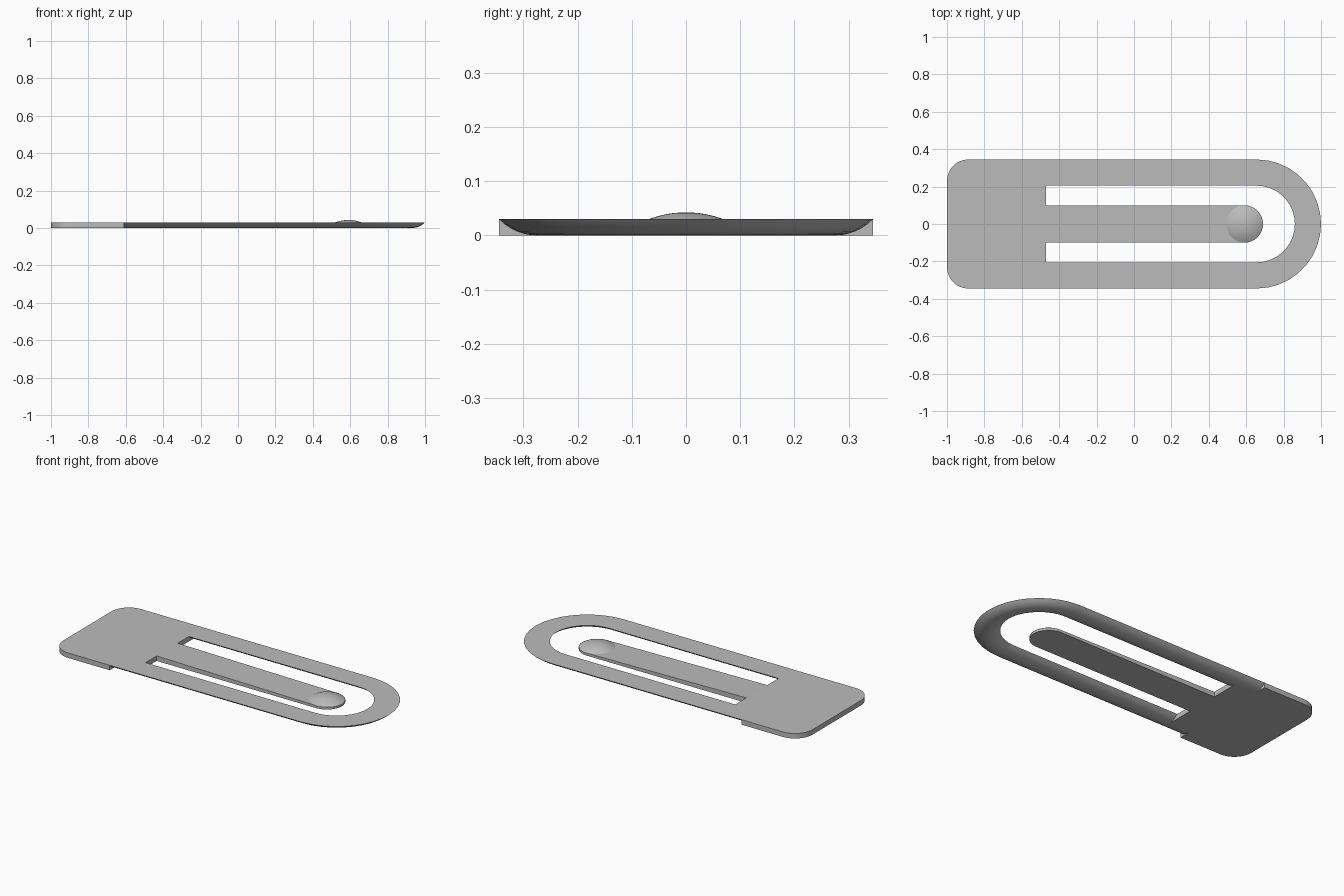
import bpy, bmesh
from math import sin, cos, pi, sqrt

cube = bpy.data.objects.get("Cube")
if cube:
    bpy.data.objects.remove(cube, do_unlink=True)

# One plain grey
GREY = (0.5, 0.5, 0.5, 1)
grey = bpy.data.materials.new("plain grey")
grey.use_nodes = True
grey.diffuse_color = GREY
grey.node_tree.nodes["Principled BSDF"].inputs["Base Color"].default_value = GREY

T = 0.03           # sheet thickness
HALF = 0.345       # half width of the clip
MID = 0.275        # centre line of the loop wire
WIRE = 0.07        # half width of the loop wire
SLOT = -0.47       # where the slots begin
STEP = -0.61       # where the rounded underside begins
LOOP_X = 0.655     # centre of the round end
TIP_X = 0.59       # centre of the tongue tip
TIP_R = 0.1
TIP_Z = 0.015      # height of the tongue top at its tip


def finish(name, bm):
    bmesh.ops.recalc_face_normals(bm, faces=bm.faces)
    mesh = bpy.data.meshes.new(name)
    bm.to_mesh(mesh)
    bm.free()
    mesh.materials.append(grey)
    obj = bpy.data.objects.new(name, mesh)
    bpy.context.collection.objects.link(obj)
    bpy.ops.object.select_all(action="DESELECT")
    obj.select_set(True)
    bpy.context.view_layer.objects.active = obj
    bpy.ops.object.shade_smooth_by_angle(angle=pi / 6)
    return obj


def arc(cx, cy, r, start, end, n):
    return [(cx + r * cos(start + (end - start) * i / n),
             cy + r * sin(start + (end - start) * i / n)) for i in range(n + 1)]


def slab(name, outline, top):
    """Closed outline raised from the ground to top(x)."""
    bm = bmesh.new()
    low = [bm.verts.new((x, y, 0)) for x, y in outline]
    high = [bm.verts.new((x, y, top(x))) for x, y in outline]
    bm.faces.new(low)
    bm.faces.new(high)
    n = len(outline)
    for i in range(n):
        j = (i + 1) % n
        bm.faces.new((low[i], low[j], high[j], high[i]))
    return finish(name, bm)


# Grip plate with rounded corners and a narrower neck up to the slots
R = 0.115
corner = -1 + R
plate = [(STEP, -HALF), (STEP, -MID), (SLOT, -MID), (SLOT, MID), (STEP, MID), (STEP, HALF)]
plate += arc(corner, HALF - R, R, pi / 2, pi, 8)
plate += arc(corner, R - HALF, R, pi, 3 * pi / 2, 8)
slab("grip_plate", plate, lambda x: T)

# Outer loop: flat on top, round underneath, swept around the far end
path = [(STEP, -MID, -pi / 2)]
path += [(LOOP_X + MID * cos(a), MID * sin(a), a)
         for a in (-pi / 2 + pi * i / 18 for i in range(19))]
path.append((STEP, MID, pi / 2))
big = (WIRE ** 2 + T ** 2) / (2 * T)
steps = 12
section = []
for i in range(steps + 1):
    d = WIRE * (2 * i / steps - 1)
    section.append((d, big - sqrt(big ** 2 - d ** 2)))
bm = bmesh.new()
rings = [[bm.verts.new((x + d * cos(a), y + d * sin(a), z)) for d, z in section]
         for x, y, a in path]
for a, b in zip(rings, rings[1:]):
    for i in range(len(section)):
        j = (i + 1) % len(section)
        bm.faces.new((a[i], a[j], b[j], b[i]))
bm.faces.new(rings[0])
bm.faces.new(rings[-1])
finish("outer_loop", bm)

# Tongue thinning towards its round tip
tongue = [(SLOT, TIP_R), (SLOT, -TIP_R)] + arc(TIP_X, 0, TIP_R, -pi / 2, pi / 2, 16)
slope = (TIP_Z - T) / (TIP_X - SLOT)
slab("tongue", tongue, lambda x: T + slope * (x - SLOT))

# Shallow dome on the tongue tip
rise = 0.0425 - TIP_Z
ball = (TIP_R ** 2 + rise ** 2) / (2 * rise)
bm = bmesh.new()
rings = []
for k in range(8):
    r = TIP_R * (1 - k / 8)
    z = 0.0425 - ball + sqrt(ball ** 2 - r ** 2)
    rings.append([bm.verts.new((x, y, z)) for x, y in arc(TIP_X, 0, r, 0, 2 * pi, 32)[:-1]])
for a, b in zip(rings, rings[1:]):
    for i in range(32):
        j = (i + 1) % 32
        bm.faces.new((a[i], a[j], b[j], b[i]))
peak = bm.verts.new((TIP_X, 0, 0.0425))
for i in range(32):
    bm.faces.new((rings[-1][i], rings[-1][(i + 1) % 32], peak))
bm.faces.new(rings[0])
finish("tip_dome", bm)
